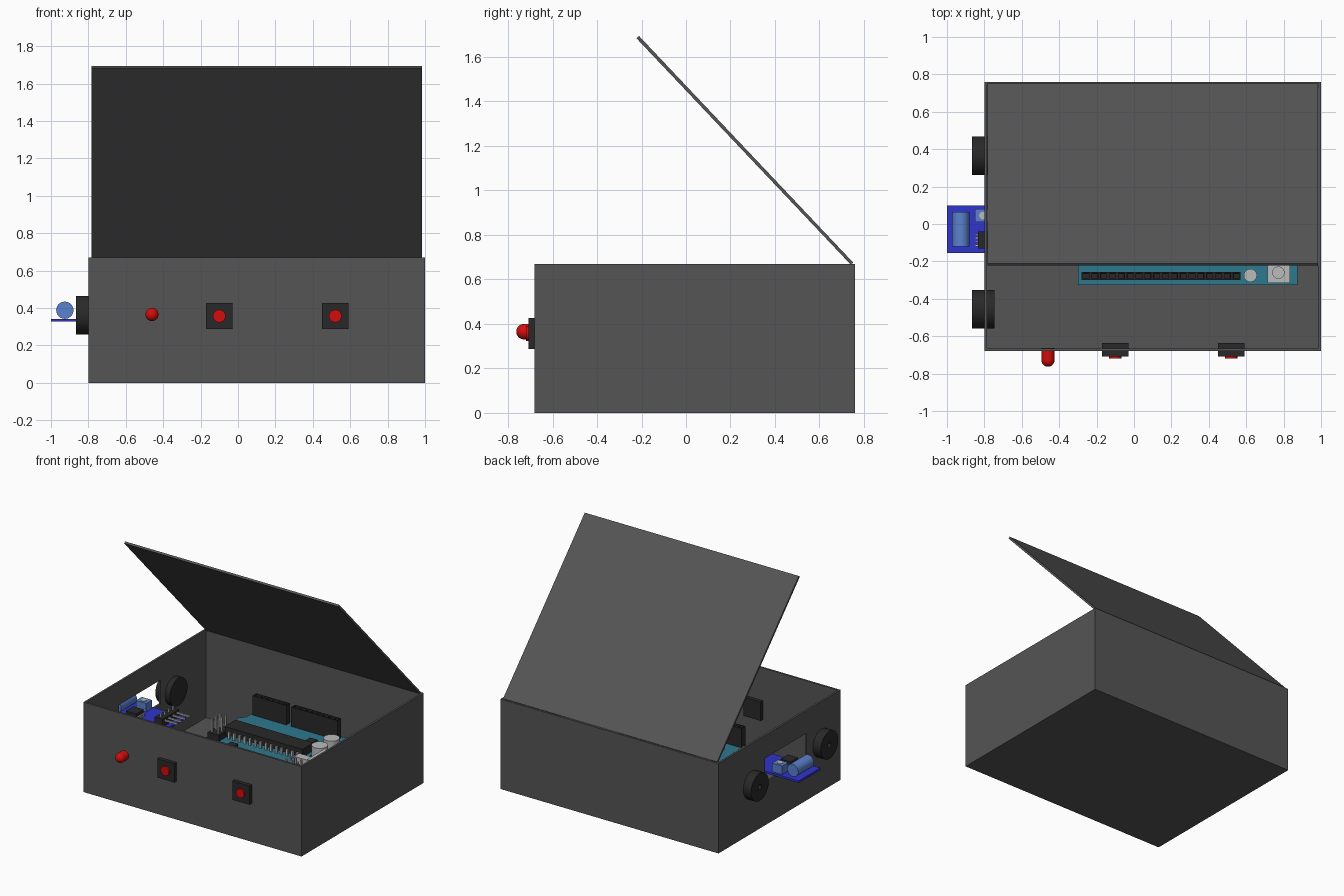
import bpy, bmesh, math
from mathutils import Matrix, Vector

if "Cube" in bpy.data.objects:
    bpy.data.objects.remove(bpy.data.objects["Cube"])


def mat(name, r, g, b):
    m = bpy.data.materials.new(name)
    m.diffuse_color = (r, g, b, 1)
    m.use_nodes = True
    m.node_tree.nodes["Principled BSDF"].inputs["Base Color"].default_value = m.diffuse_color
    return m


GREY = mat("case grey", .09, .09, .09)
BLACK = mat("plastic black", .022, .022, .022)
RED = mat("red", .65, .004, .004)
BLUE = mat("board blue", .03, .035, .6)
LIGHT = mat("component blue", .105, .22, .62)
TEAL = mat("board teal", .027, .19, .27)
SILVER = mat("silver", .5, .5, .5)


def finish(name, bm, m, smooth=False):
    bmesh.ops.recalc_face_normals(bm, faces=bm.faces)
    me = bpy.data.meshes.new(name)
    bm.to_mesh(me)
    bm.free()
    me.materials.append(m)
    ob = bpy.data.objects.new(name, me)
    bpy.context.collection.objects.link(ob)
    if smooth:
        bpy.ops.object.select_all(action='DESELECT')
        ob.select_set(True)
        bpy.context.view_layer.objects.active = ob
        bpy.ops.object.shade_smooth_by_angle(angle=math.radians(40))
    return ob


def boxes(name, m, *spans):
    """One object from boxes given as (x0, x1, y0, y1, z0, z1)."""
    bm = bmesh.new()
    for x0, x1, y0, y1, z0, z1 in spans:
        mtx = Matrix.Translation(((x0 + x1) / 2, (y0 + y1) / 2, (z0 + z1) / 2))
        mtx = mtx @ Matrix.Diagonal((x1 - x0, y1 - y0, z1 - z0, 1))
        bmesh.ops.create_cube(bm, size=1, matrix=mtx)
    return finish(name, bm, m)


def prism(name, m, pts, vec):
    """Extrude a flat outline along vec."""
    bm = bmesh.new()
    f = bm.faces.new([bm.verts.new(p) for p in pts])
    r = bmesh.ops.extrude_face_region(bm, geom=[f], use_keep_orig=True)
    bmesh.ops.translate(bm, vec=vec, verts=[v for v in r["geom"] if isinstance(v, bmesh.types.BMVert)])
    return finish(name, bm, m)


def lathe(name, m, profile, origin, axis, steps=32):
    """Spin a (radius, height) profile and point it along axis."""
    bm = bmesh.new()
    vs = [bm.verts.new((r, 0, h)) for r, h in profile]
    es = [bm.edges.new(p) for p in zip(vs, vs[1:])]
    bmesh.ops.spin(bm, geom=vs + es, axis=(0, 0, 1), cent=(0, 0, 0), angle=math.tau, steps=steps)
    bmesh.ops.remove_doubles(bm, verts=bm.verts, dist=1e-5)
    rot = Vector((0, 0, 1)).rotation_difference(Vector(axis)).to_matrix().to_4x4()
    bm.transform(Matrix.Translation(origin) @ rot)
    return finish(name, bm, m, True)


def rod(name, m, r, h, origin, axis, steps=32):
    return lathe(name, m, [(0, 0), (r, 0), (r, h), (0, h)], origin, axis, steps)


def socket_row(name, x0, x1, y, w, z0, z1, n):
    """Header strip with a square recess for each contact."""
    bm = bmesh.new()
    pitch = (x1 - x0) / n
    for i in range(n):
        mtx = Matrix.Translation((x0 + pitch * (i + .5), y, (z0 + z1) / 2))
        bmesh.ops.create_cube(bm, size=1, matrix=mtx @ Matrix.Diagonal((pitch, w, z1 - z0, 1)))
    bmesh.ops.recalc_face_normals(bm, faces=bm.faces)
    tops = [f for f in bm.faces if f.normal.z > .9]
    bmesh.ops.inset_individual(bm, faces=tops, thickness=.011)
    bmesh.ops.inset_individual(bm, faces=tops, thickness=.001, depth=-.03)
    return finish(name, bm, BLACK)


# Open case with a window in the left wall
case = boxes("case", GREY, (-.8, 1, -.68, .76, 0, .67))
for span in ((-.785, .985, -.665, .745, .015, .8), (-.9, -.7, -.28, .21, .32, .5)):
    cutter = boxes("case_cutter", GREY, span)
    cutter.hide_render = True
    mod = case.modifiers.new("cut", 'BOOLEAN')
    mod.operation, mod.solver, mod.object = 'DIFFERENCE', 'EXACT', cutter
    bpy.context.view_layer.objects.active = case
    bpy.ops.object.modifier_apply(modifier=mod.name)
    bpy.data.objects.remove(cutter)

# Lid, swung open about the back edge
prism("lid", GREY, [(-.783, .739, .668), (-.783, .752, .675),
                    (-.783, -.211, 1.694), (-.783, -.223, 1.684)], (1.766, 0, 0))

# Front push buttons
for i, x in enumerate((-.1, .52)):
    boxes(f"button_body_{i}", BLACK, (x - .07, x + .07, -.708, -.637, .287, .427))
    rod(f"button_cap_{i}", RED, .034, .03, (x, -.69, .357), (0, -1, 0))

# Front indicator lamp with a domed end
arc = [(.035 * math.cos(a), .065 + .035 * math.sin(a)) for a in (math.pi / 2 * i / 8 for i in range(8))]
lathe("indicator_lamp", RED, [(0, 0), (.035, 0)] + arc + [(0, .1)], (-.46, -.663, .365), (0, -1, 0))

# Round buzzers through the left wall
for i, y in enumerate((-.455, .365)):
    lathe(f"buzzer_{i}", BLACK, [(0, 0), (.103, 0), (.103, .12), (.018, .12), (.018, .08), (0, .08)],
          (-.745, y, .362), (-1, 0, 0), 48)

# Blue sensor board passing through the window
boxes("sensor_board", BLUE, (-1, -.5, -.155, .1, .327, .342))
rod("sensor_capsule", LIGHT, .046, .185, (-.926, -.12, .388), (0, 1, 0))
boxes("trimmer", LIGHT, (-.85, -.765, .01, .08, .342, .405))
rod("trimmer_screw", SILVER, .02, .006, (-.808, .045, .403), (0, 0, 1), 16)
boxes("sensor_chip", BLACK, (-.835, -.75, -.13, -.04, .348, .385))
boxes("sensor_chip_legs", SILVER, *[(x, x + .02, y, y + .01, .342, .362)
      for x in (-.851, -.754) for y in (-.12, -.1, -.08, -.06)])
boxes("sensor_header", BLACK, (-.6, -.535, -.125, .07, .342, .4))
boxes("sensor_pins", SILVER, *[(-.55, -.43, y, y + .012, z, z + .012)
      for y in (-.105, -.06, -.01, .04) for z in (.378,)],
      *[(-.574, -.562, y, y + .012, .39, .425) for y in (-.105, -.06, -.01, .04)])

# Teal controller board with a notched left end
outline = [(.875, -.325), (.875, .59), (-.235, .59), (-.265, .56), (-.265, .48), (-.3, .44),
           (-.3, -.325)]
prism("controller_board", TEAL, [(x, y, .235) for x, y in outline], (0, 0, .025))
socket_row("front_socket_row", -.28, .57, -.278, .045, .26, .405, 18)
socket_row("back_socket_row_a", -.25, .03, .55, .045, .26, .405, 6)
socket_row("back_socket_row_b", .07, .45, .55, .045, .26, .405, 8)

# Large processor with two rows of legs
boxes("processor", BLACK, (-.2, .44, .13, .26, .28, .34))
boxes("processor_legs", SILVER, *[(-.17 + i * .0435, -.153 + i * .0435, y, y + .012, .26, .31)
      for i in range(14) for y in (.118, .26)])

# Upright pin headers (end of board, and next to the connector)
for name, x0, y0, nx, ny in (("end", -.285, .05, 2, 3), ("inner", .5, -.2, 3, 2)):
    p = .046
    boxes(f"{name}_pin_block", BLACK, (x0, x0 + nx * p, y0, y0 + ny * p, .26, .305))
    boxes(f"{name}_pins", SILVER, *[(x0 + (i + .5) * p - .006, x0 + (i + .5) * p + .006,
          y0 + (j + .5) * p - .006, y0 + (j + .5) * p + .006, .3, .41)
          for i in range(nx) for j in range(ny)])

# Reset button, capacitors, crystal and small chips
boxes("reset_base", SILVER, (.715, .835, -.315, -.205, .26, .31))
rod("reset_cap", SILVER, .033, .03, (.772, -.26, .305), (0, 0, 1))
rod("front_capacitor", SILVER, .035, .09, (.622, -.275, .26), (0, 0, 1))
for i, y in enumerate((.36, .22)):
    boxes(f"capacitor_base_{i}", BLACK, (.46, .58, y - .06, y + .06, .26, .275))
    rod(f"capacitor_{i}", SILVER, .055, .085, (.52, y, .275), (0, 0, 1))
boxes("crystal", SILVER, (.42, .54, .06, .12, .26, .31))
boxes("small_chips", BLACK, (.3, .4, -.12, -.02, .26, .28), (.02, .08, -.08, -.04, .26, .28),
      (-.1, -.04, .02, .06, .26, .28), (.3, .36, .36, .42, .26, .28))
boxes("status_lights", SILVER, *[(x, x + .03, -.17, -.15, .26, .275) for x in (-.2, .1, .18)])

# Cable and power connectors at the right end
boxes("cable_connector", SILVER, (.68, .965, -.16, .05, .26, .44))
boxes("power_connector", BLACK, (.72, .92, .39, .54, .26, .42))
